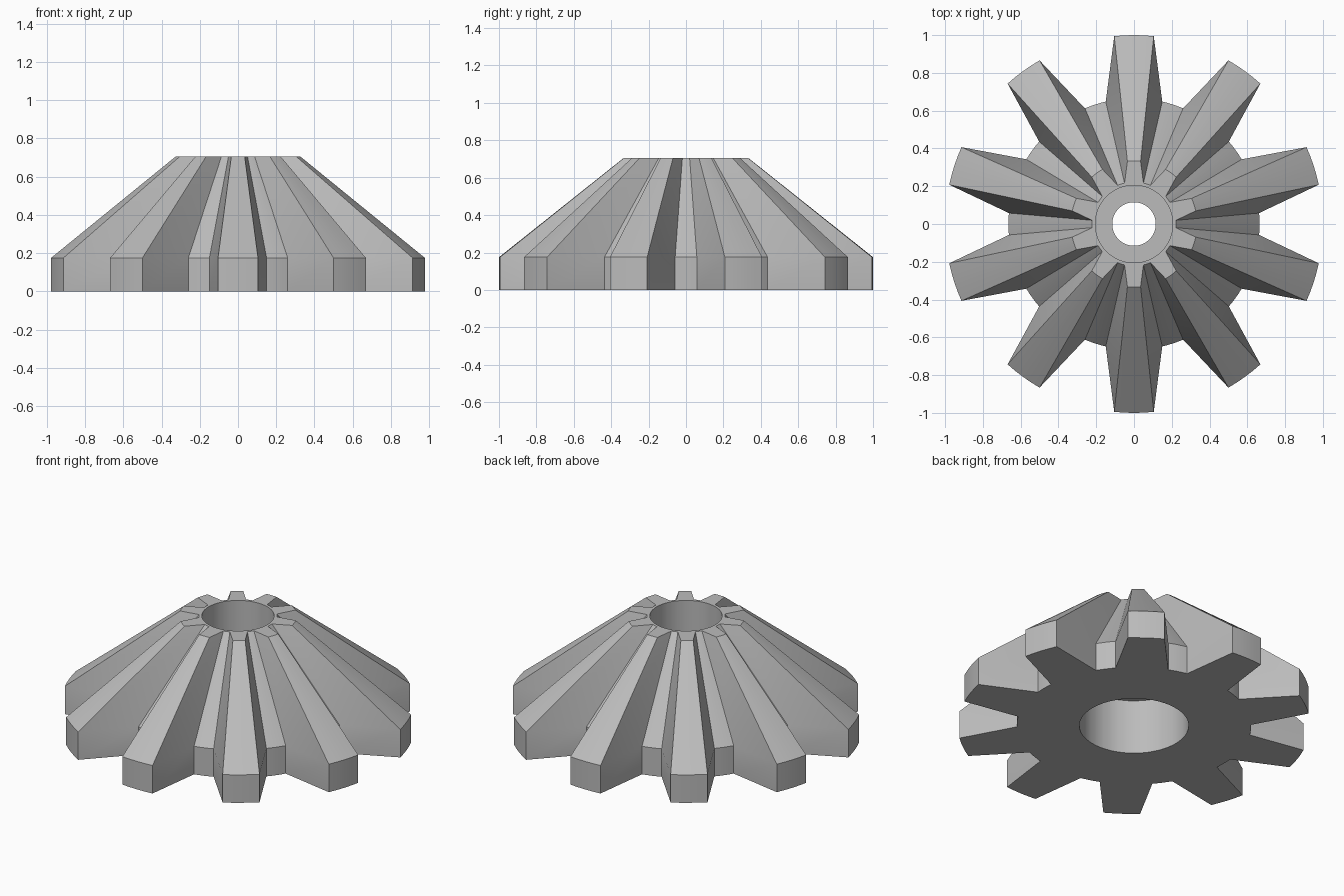
import bpy, bmesh, math

if "Cube" in bpy.data.objects:
    bpy.data.objects.remove(bpy.data.objects["Cube"])

TEETH = 10
TIP_R, ROOT_R = 1.0, 0.665
TAPER = 0.334            # size of the top outline relative to the base


# Angles and radii of the toothed outline: tip arc, then valley arc, per tooth
outline = []
for t in range(TEETH):
    centre = 90 + t * 360 / TEETH
    outline += [(math.radians(centre + a), TIP_R) for a in (-6, -3, 0, 3, 6)]
    outline += [(math.radians(centre + a), ROOT_R) for a in (13, 15.5, 18, 20.5, 23)]


def toothed(bm, scale, z):
    return [bm.verts.new((r * scale * math.cos(a), r * scale * math.sin(a), z))
            for a, r in outline]


def circle(bm, r, z):
    return [bm.verts.new((r * math.cos(a), r * math.sin(a), z)) for a, _ in outline]


bm = bmesh.new()
rings = [
    toothed(bm, 1, 0),            # base rim
    toothed(bm, 1, 0.175),
    toothed(bm, TAPER, 0.705),    # cone top
    circle(bm, 0.205, 0.705),     # upper counterbore
    circle(bm, 0.205, 0.44),
    circle(bm, 0.115, 0.44),      # through hole
    circle(bm, 0.115, 0.342),
    circle(bm, 0.31, 0.342),      # lower counterbore
    circle(bm, 0.31, 0),
]
n = len(outline)
for k, lower in enumerate(rings):
    upper = rings[(k + 1) % len(rings)]
    for i in range(n):
        j = (i + 1) % n
        bm.faces.new((lower[i], lower[j], upper[j], upper[i]))
bmesh.ops.recalc_face_normals(bm, faces=bm.faces)

mesh = bpy.data.meshes.new("bevel_gear")
bm.to_mesh(mesh)
bm.free()
gear = bpy.data.objects.new("bevel_gear", mesh)
bpy.context.collection.objects.link(gear)

# Plain grey metal
grey = bpy.data.materials.new("grey metal")
grey.diffuse_color = (0.5, 0.5, 0.5, 1)
grey.use_nodes = True
grey.node_tree.nodes["Principled BSDF"].inputs["Base Color"].default_value = grey.diffuse_color
mesh.materials.append(grey)

bpy.context.view_layer.objects.active = gear
gear.select_set(True)
bpy.ops.object.shade_smooth_by_angle(angle=math.radians(25))
